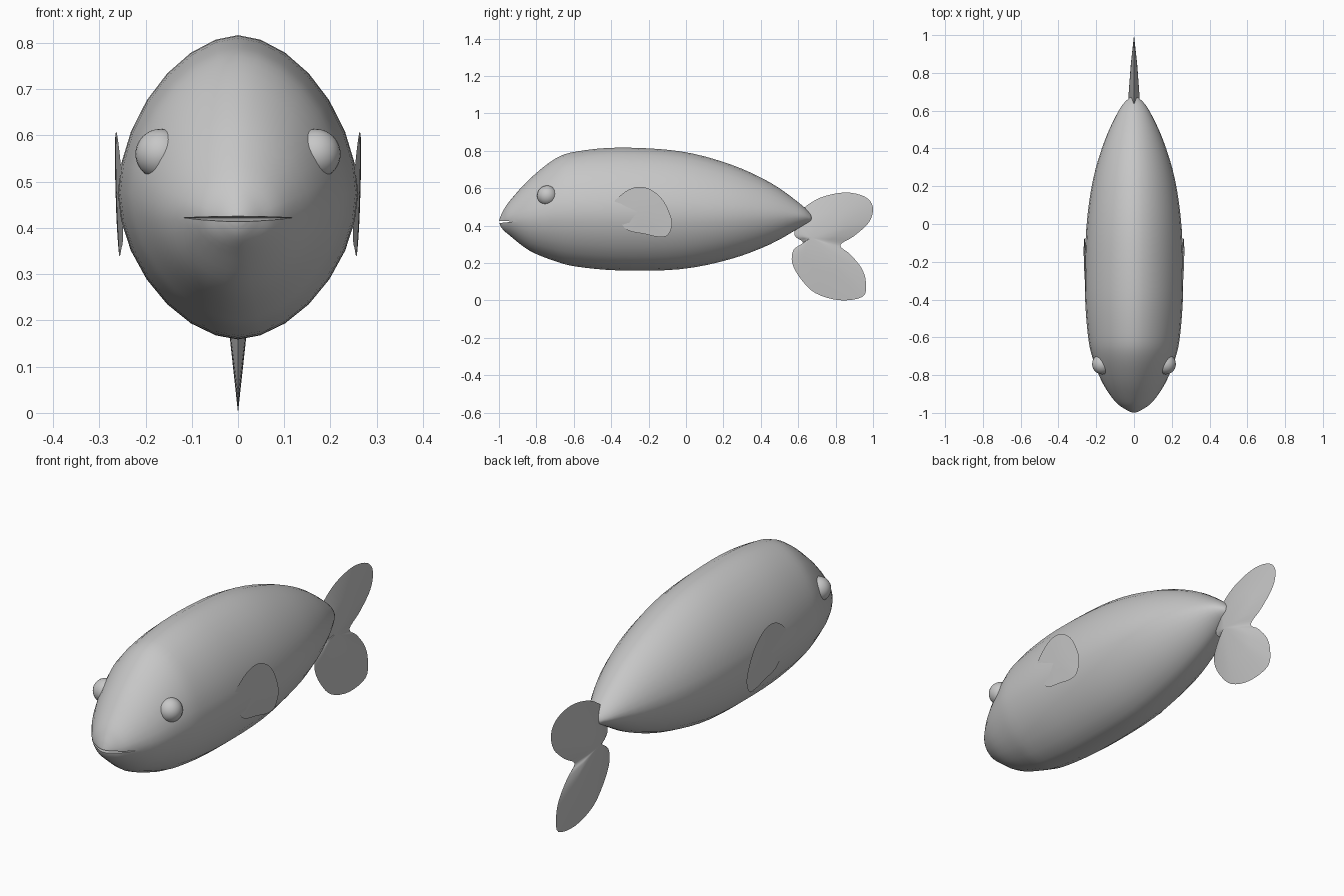
import bpy, bmesh, math
from mathutils import Vector

cube = bpy.data.objects.get("Cube")
if cube:
    bpy.data.objects.remove(cube, do_unlink=True)

grey = bpy.data.materials.new("plain grey")
grey.use_nodes = True
colour = (0.57, 0.57, 0.57, 1)
grey.diffuse_color = colour
grey.node_tree.nodes["Principled BSDF"].inputs["Base Color"].default_value = colour


def finish(name, bm, angle=40):
    bmesh.ops.recalc_face_normals(bm, faces=bm.faces)
    mesh = bpy.data.meshes.new(name)
    bm.to_mesh(mesh)
    bm.free()
    mesh.materials.append(grey)
    obj = bpy.data.objects.new(name, mesh)
    bpy.context.collection.objects.link(obj)
    smooth(obj, angle)
    return obj


def smooth(obj, angle):
    bpy.ops.object.select_all(action='DESELECT')
    obj.select_set(True)
    bpy.context.view_layer.objects.active = obj
    bpy.ops.object.shade_smooth_by_angle(angle=math.radians(angle))


def spline(points, steps, closed=False):
    """Smooth curve through the points."""
    pts = [Vector(p) for p in points]
    n = len(pts)
    pick = (lambda i: pts[i % n]) if closed else (lambda i: pts[max(0, min(n - 1, i))])
    result = []
    for i in range(n if closed else n - 1):
        a, b, c, d = (pick(i + k) for k in (-1, 0, 1, 2))
        for s in range(steps):
            t = s / steps
            result.append(0.5 * (2 * b + (c - a) * t + (2 * a - 5 * b + 4 * c - d) * t * t
                                 + (3 * b - a - 3 * c + d) * t ** 3))
    if not closed:
        result.append(pts[-1])
    return result


# Body: rings along its length, each given as y, top, bottom, half width
stations = [
    (-0.995, 0.44, 0.405, 0.02), (-0.98, 0.475, 0.38, 0.047), (-0.94, 0.535, 0.345, 0.10),
    (-0.835, 0.65, 0.265, 0.17), (-0.70, 0.757, 0.21, 0.222), (-0.58, 0.797, 0.18, 0.245),
    (-0.35, 0.817, 0.16, 0.26), (-0.03, 0.797, 0.167, 0.253), (0.235, 0.728, 0.22, 0.217),
    (0.45, 0.63, 0.30, 0.152), (0.61, 0.517, 0.39, 0.075), (0.668, 0.46, 0.42, 0.025)]
SEGMENTS = 28


def curve_power(value):
    return math.copysign(abs(value) ** (2 / 1.78), value)


bm = bmesh.new()
rings = []
for station in spline([Vector(s) for s in stations], 4):
    y, top, bottom, width = station
    middle = bottom + 0.48 * (top - bottom)
    ring = []
    for k in range(SEGMENTS):
        a = math.tau * k / SEGMENTS
        height = top - middle if math.sin(a) > 0 else middle - bottom
        ring.append(bm.verts.new((width * curve_power(math.cos(a)), y,
                                  middle + height * curve_power(math.sin(a)))))
    rings.append(ring)
for r, s in zip(rings, rings[1:]):
    for k in range(SEGMENTS):
        j = (k + 1) % SEGMENTS
        bm.faces.new((r[k], r[j], s[j], s[k]))
for ring, y in ((rings[0], -1.0), (rings[-1], 0.675)):
    tip = bm.verts.new((0, y, sum(v.co.z for v in ring) / SEGMENTS))
    for k in range(SEGMENTS):
        bm.faces.new((ring[k], ring[(k + 1) % SEGMENTS], tip))
body = finish("body", bm)

# Mouth: a thin wedge cut into the snout
bm = bmesh.new()
ends = []
for x in (-0.3, 0.3):
    ends.append([bm.verts.new((x, y, z)) for y, z in
                 ((-1.04, 0.409), (-1.04, 0.427), (-0.915, 0.422))])
for k in range(3):
    j = (k + 1) % 3
    bm.faces.new((ends[0][k], ends[0][j], ends[1][j], ends[1][k]))
for end in ends:
    bm.faces.new(end)
cutter = finish("mouth_cutter", bm)
cutter.hide_render = True
cut = body.modifiers.new("mouth", 'BOOLEAN')
cut.operation = 'DIFFERENCE'
cut.solver = 'EXACT'
cut.object = cutter
bpy.context.view_layer.objects.active = body
bpy.ops.object.modifier_apply(modifier=cut.name)
bpy.data.objects.remove(cutter, do_unlink=True)
smooth(body, 40)


def blade(name, outline, hub, thickness, place, side=1):
    """Lens-shaped fin in the y-z plane, thickest at its hub."""
    hub = Vector(hub)
    rim = spline(outline, 4, closed=True)
    n = len(rim)
    bm = bmesh.new()

    def vert(p, half):
        return bm.verts.new((side * (place(*p) + half), p[0], p[1]))

    edge = [vert(p, 0) for p in rim]
    for sign in (-1, 1):
        inner = [vert(hub.lerp(p, 0.55), sign * thickness * 0.55) for p in rim]
        centre = vert(hub, sign * thickness)
        for k in range(n):
            j = (k + 1) % n
            bm.faces.new((edge[k], edge[j], inner[j], inner[k]))
            bm.faces.new((inner[k], inner[j], centre))
    return finish(name, bm, 30)


# Tail: two lobes meeting at a notch
tail = [(0.60, 0.44), (0.625, 0.49), (0.72, 0.55), (0.85, 0.577), (0.955, 0.555),
        (0.999, 0.50), (0.98, 0.42), (0.90, 0.345), (0.825, 0.295), (0.88, 0.245),
        (0.94, 0.17), (0.962, 0.095), (0.945, 0.02), (0.82, 0.001), (0.69, 0.04),
        (0.61, 0.12), (0.568, 0.20), (0.575, 0.27), (0.625, 0.31), (0.58, 0.35)]
blade("tail_fin", tail, (0.67, 0.335), 0.03, lambda y, z: 0)

# Side fins and eyes, mirrored
side_fin = [(-0.40, 0.50), (-0.34, 0.57), (-0.27, 0.605), (-0.20, 0.598), (-0.13, 0.545),
            (-0.085, 0.46), (-0.075, 0.40), (-0.10, 0.347), (-0.15, 0.34), (-0.22, 0.355),
            (-0.31, 0.375), (-0.36, 0.43)]
for label, side in (("left", 1), ("right", -1)):
    blade(label + "_side_fin", side_fin, (-0.22, 0.47), 0.005,
          lambda y, z: 0.264 + 0.05 * (z - 0.47) + 0.05 * (y + 0.1), side)
    bm = bmesh.new()
    bmesh.ops.create_uvsphere(bm, u_segments=24, v_segments=16, radius=0.054)
    bmesh.ops.translate(bm, verts=bm.verts, vec=(side * 0.168, -0.742, 0.56))
    finish(label + "_eye", bm)
